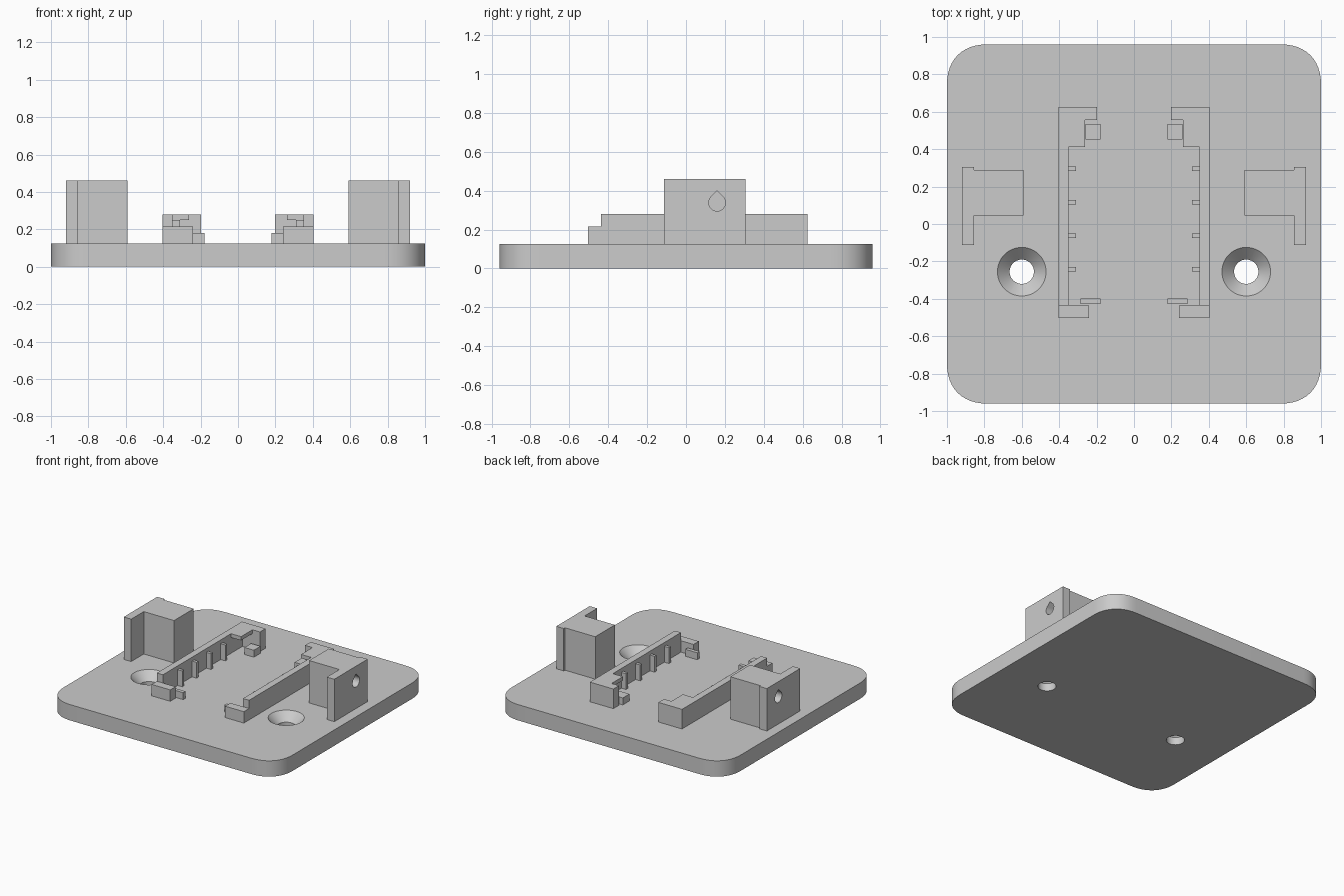
import bpy, bmesh
from math import sin, cos, pi, radians
from mathutils import Matrix

cube = bpy.data.objects.get("Cube")
if cube:
    bpy.data.objects.remove(cube, do_unlink=True)

grey = bpy.data.materials.new("light grey plastic")
grey.use_nodes = True
COLOUR = (0.6, 0.6, 0.6, 1)
grey.diffuse_color = COLOUR
grey.node_tree.nodes["Principled BSDF"].inputs["Base Color"].default_value = COLOUR

TOP = 0.125    # upper face of the plate
BASE = 0.12    # raised parts start slightly inside the plate


def finish(name, bm, mirror=False):
    bmesh.ops.recalc_face_normals(bm, faces=bm.faces)
    mesh = bpy.data.meshes.new(name)
    bm.to_mesh(mesh)
    bm.free()
    mesh.materials.append(grey)
    obj = bpy.data.objects.new(name, mesh)
    bpy.context.collection.objects.link(obj)
    if mirror:
        obj.modifiers.new("Mirror", "MIRROR")
    return obj


def prism(name, outline, low, high, mirror=False, along_x=False):
    """Extrude an outline in z, or a (y, z) outline in x."""
    bm = bmesh.new()
    place = (lambda a, b: (low, a, b)) if along_x else (lambda a, b: (a, b, low))
    face = bm.faces.new([bm.verts.new(place(a, b)) for a, b in outline])
    moved = bmesh.ops.extrude_face_region(bm, geom=[face])["geom"]
    step = (high - low, 0, 0) if along_x else (0, 0, high - low)
    bmesh.ops.translate(bm, vec=step, verts=[v for v in moved if isinstance(v, bmesh.types.BMVert)])
    return finish(name, bm, mirror)


def box(name, x0, x1, y0, y1, high, low=BASE):
    return prism(name, [(x0, y0), (x1, y0), (x1, y1), (x0, y1)], low, high, True)


def cone(name, x, y, r_low, r_high, low, high):
    bm = bmesh.new()
    bmesh.ops.create_cone(bm, cap_ends=True, segments=48, radius1=r_low, radius2=r_high,
                          depth=high - low, matrix=Matrix.Translation((x, y, (low + high) / 2)))
    return finish(name, bm)


def activate(obj):
    bpy.ops.object.select_all(action="DESELECT")
    obj.select_set(True)
    bpy.context.view_layer.objects.active = obj


def cut(obj, cutter):
    mod = obj.modifiers.new("Cut", "BOOLEAN")
    mod.operation, mod.solver, mod.object = "DIFFERENCE", "EXACT", cutter
    activate(obj)
    bpy.ops.object.modifier_apply(modifier=mod.name)
    bpy.data.objects.remove(cutter, do_unlink=True)


# Base plate with soft, slightly squared corners
R, N, POWER = 0.22, 12, 2 / 2.3
outline = []
for k, (sx, sy) in enumerate([(1, 1), (-1, 1), (-1, -1), (1, -1)]):
    for i in range(N + 1):
        t = (i if k % 2 == 0 else N - i) / N * pi / 2
        cx = max(cos(t), 0) ** POWER
        cy = max(sin(t), 0) ** POWER
        outline.append((sx * (1 - R + R * cx), sy * (0.96 - R + R * cy)))
plate = prism("base_plate", outline, 0, TOP)

# Countersunk screw holes
for x in (-0.6, 0.6):
    cut(plate, cone("screw_hole_cutter", x, -0.255, 0.065, 0.065, -0.05, 0.2))
    cut(plate, cone("countersink_cutter", x, -0.255, 0.065, 0.135, 0.06, 0.13))
activate(plate)
bpy.ops.object.shade_smooth_by_angle(angle=radians(30))

# Side posts: block with a longer outer wall
post = prism("side_posts", [(0.59, 0.045), (0.855, 0.045), (0.855, -0.112), (0.92, -0.112),
                            (0.92, 0.305), (0.855, 0.305), (0.855, 0.29), (0.59, 0.29)],
             BASE, 0.46)
# Blind teardrop hole in the outer face
r = 0.043
drop = [(0.16 + r * cos(a), 0.338 + r * sin(a))
        for a in [pi * 0.75 + i * pi * 1.5 / 24 for i in range(25)]]
drop.append((0.16, 0.338 + r * 1.414))
cut(post, prism("teardrop_cutter", drop, 0.72, 1.0, along_x=True))
post.modifiers.new("Mirror", "MIRROR")

# Holder rails, each turning inward at the back
prism("holder_rails", [(0.35, -0.437), (0.403, -0.437), (0.403, 0.625), (0.197, 0.625),
                       (0.197, 0.555), (0.35, 0.555)], BASE, 0.28, True)
box("rail_caps", 0.262, 0.35, 0.413, 0.555, 0.28, low=0.25)
box("front_feet", 0.24, 0.403, -0.503, -0.437, 0.215)
box("front_tabs", 0.18, 0.285, -0.427, -0.398, 0.18)
box("back_tabs", 0.178, 0.26, 0.452, 0.535, 0.18)

# Small ribs along the inner rail faces
for i in range(4):
    y = -0.241 + i * 0.179
    box("rail_ribs_%d" % (i + 1), 0.31, 0.35, y - 0.012, y + 0.012, 0.25)
